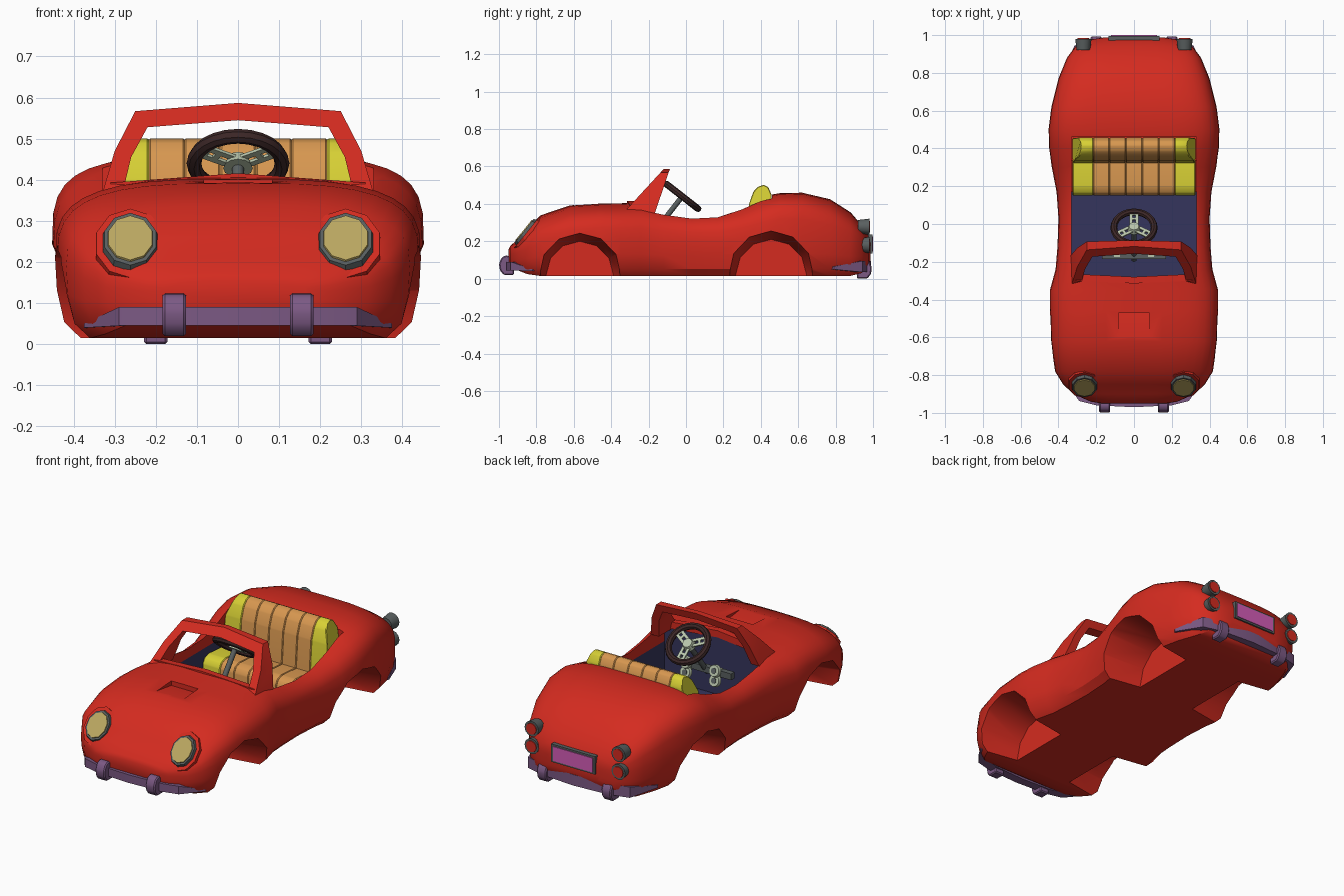
import bpy, bmesh
from math import sin, cos, pi, radians
from mathutils import Matrix, Vector

if "Cube" in bpy.data.objects:
    bpy.data.objects.remove(bpy.data.objects["Cube"])


def material(name, r, g, b):
    m = bpy.data.materials.new(name)
    m.use_nodes = True
    m.diffuse_color = (r, g, b, 1)
    m.node_tree.nodes["Principled BSDF"].inputs["Base Color"].default_value = (r, g, b, 1)
    return m


RED = material("body red", .66, .024, .014)
NAVY = material("interior navy", .036, .036, .11)
PURPLE = material("bumper purple", .2, .1, .23)
GRAY = material("trim gray", .1, .115, .115)
LENS = material("lens tan", .5, .39, .12)
YELLOW = material("seat yellow", .68, .63, .035)
ORANGE = material("seat orange", .68, .31, .08)
BROWN = material("wheel brown", .045, .02, .02)
PALE = material("pale metal", .48, .56, .41)
PINK = material("plate pink", .66, .11, .48)
made = []


def finish(name, bm, mat, matrix=None):
    bmesh.ops.recalc_face_normals(bm, faces=bm.faces)
    me = bpy.data.meshes.new(name)
    bm.to_mesh(me)
    bm.free()
    ob = bpy.data.objects.new(name, me)
    bpy.context.collection.objects.link(ob)
    if mat:
        me.materials.append(mat)
    if matrix:
        ob.matrix_world = matrix
    made.append(ob)
    return ob


def loft(name, rings, mat, bevel=0):
    """Skin a row of closed rings and cap both ends."""
    bm = bmesh.new()
    rows = [[bm.verts.new(p) for p in ring] for ring in rings]
    n = len(rows[0])
    for a, b in zip(rows, rows[1:]):
        for i in range(n):
            j = (i + 1) % n
            bm.faces.new((a[i], a[j], b[j], b[i]))
    bm.faces.new(rows[0])
    bm.faces.new(rows[-1])
    if bevel:
        bmesh.ops.bevel(bm, geom=bm.edges[:], offset=bevel, segments=1, affect='EDGES')
    return finish(name, bm, mat)


def extrude_x(name, profile, x0, x1, mat, bevel=0):
    return loft(name, [[(x, y, z) for y, z in profile] for x in (x0, x1)], mat, bevel)


def cone(name, r1, r2, depth, matrix, mat, sides=12):
    bm = bmesh.new()
    bmesh.ops.create_cone(bm, cap_ends=True, segments=sides, radius1=r1, radius2=r2, depth=depth)
    return finish(name, bm, mat, matrix)


def box(name, size, matrix, mat):
    bm = bmesh.new()
    bmesh.ops.create_cube(bm, size=1, matrix=Matrix.Diagonal((*size, 1)))
    return finish(name, bm, mat, matrix)


def place(x, y, z, tilt=0):
    return Matrix.Translation((x, y, z)) @ Matrix.Rotation(radians(tilt), 4, 'X')


# Body shell: y, half width, bottom, widest height, top, squareness
SECTIONS = [
    (-.95, .17, .09, .125, .155, 3), (-.94, .23, .07, .13, .175, 3), (-.9, .32, .045, .14, .21, 3),
    (-.85, .375, .025, .16, .262, 3), (-.78, .418, .015, .19, .338, 3),
    (-.62, .44, .015, .2, .392, 3.2), (-.46, .445, .015, .21, .402, 3.2),
    (-.35, .445, .015, .21, .403, 3), (-.24, .415, .015, .21, .41, 3),
    (-.12, .405, .015, .2, .385, 3), (.03, .4, .015, .2, .36, 3),
    (.17, .41, .015, .2, .365, 3), (.3, .435, .015, .21, .4, 3.2),
    (.4, .45, .015, .21, .44, 3.6), (.5, .453, .015, .22, .457, 4),
    (.62, .437, .015, .22, .46, 4), (.77, .4, .015, .21, .425, 3.5),
    (.88, .355, .015, .19, .355, 3.5), (.94, .31, .03, .18, .285, 3.5),
    (.975, .24, .065, .15, .235, 3), (.987, .16, .1, .15, .2, 3)]


def body_ring(y, w, low, mid, top, n):
    half = []
    for i in range(10):
        t = pi / 2 * i / 9
        half.append((w * sin(t) ** (2 / n), mid + (top - mid) * max(cos(t), 0) ** (2 / n)))
    half += [(w * k, mid + (low - mid) * f) for k, f in ((.99, .4), (.95, .8), (.86, 1))]
    return [(x, y, z) for x, z in half] + [(-x, y, z) for x, z in half[:0:-1]]


body = loft("body", [body_ring(*s) for s in SECTIONS], RED)

# Cutters: cockpit, hood inlet, flared wheel arches
cutters = [
    extrude_x("cockpit_cutter", [(-.28, .06), (.17, .06), (.17, .2), (.337, .2), (.337, .27),
                                 (.46, .27), (.46, .7), (-.28, .7)], -.33, .33, None),
    extrude_x("inlet_cutter", [(-.6, .393), (-.47, .375), (-.47, .5), (-.6, .5)], -.083, .083, None)]
for side in (-1, 1):
    for y, r in ((-.568, .22), (.455, .23)):
        m = Matrix.Translation((side * .39, y, .02)) @ Matrix.Rotation(side * pi / 2, 4, 'Y')
        cutters.append(cone("arch_cutter", r - .04, r + .03, .42, m, None))
for c in cutters:
    c.hide_render = True
    mod = body.modifiers.new("cut", 'BOOLEAN')
    mod.operation, mod.solver, mod.object = 'DIFFERENCE', 'EXACT', c
bpy.context.view_layer.update()
baked = bpy.data.meshes.new_from_object(body.evaluated_get(bpy.context.evaluated_depsgraph_get()))
body.modifiers.clear()
body.data = baked
for c in cutters:
    made.remove(c)
    bpy.data.objects.remove(c)

# Split the cockpit side walls: navy lining below, red above
bm = bmesh.new()
bm.from_mesh(baked)
walls = [f for f in bm.faces if abs(abs(f.calc_center_median().x) - .33) < .002 and abs(f.normal.x) > .9]
geom = set(walls)
for f in walls:
    geom.update(f.verts)
    geom.update(f.edges)
bmesh.ops.bisect_plane(bm, geom=list(geom), plane_co=(0, 0, .27), plane_no=(0, 0, 1))
bm.to_mesh(baked)
bm.free()
baked.materials.clear()
baked.materials.append(RED)
baked.materials.append(NAVY)
for f in baked.polygons:
    c = f.center
    f.material_index = int(abs(c.x) < .332 and -.282 < c.y < .172 and c.z > .05
                           and (abs(f.normal.x) < .5 or c.z < .268))

# Windscreen frame leaning back, with deep pillar feet
OUTER = [(.335, .35), (.3, .47), (.25, .567), (0, .587)]
INNER = [(.285, .35), (.26, .455), (.22, .528), (0, .545)]


def frame_ring(outer, inner, s):
    def front(z): return -.3 + (z - .39) * .92
    def back(z): return -.16 + (z - .37) * .34
    (xo, zo), (xi, zi) = outer, inner
    return [(s * xo, front(zo), zo), (s * xi, front(zi), zi),
            (s * xi, back(zi), zi), (s * xo, back(zo), zo)]


pairs = list(zip(OUTER, INNER))
loft("windscreen_frame", [frame_ring(o, i, -1) for o, i in pairs]
     + [frame_ring(o, i, 1) for o, i in pairs[-2::-1]], RED)
loft("windscreen_sill", [[(x, y - .015, z - .03), (x, y - .015, z + .008), (x, y + .02, z + .008),
                          (x, y + .02, z - .03)] for x, y, z in
                         ((-.31, -.285, .385), (0, -.3, .408), (.31, -.285, .385))], RED)


# Bumpers: tapering bars with overriders
def bumper(name, points):
    s = 1 if points[0][1] > 0 else -1
    path = [(-x, y, a, b) for x, y, a, b in points[:0:-1]] + points
    loft(name, [[(x, y, a), (x, y, b), (x * .93, y - s * .05, b), (x * .93, y - s * .05, a)]
                for x, y, a, b in path], PURPLE)


bumper("front_bumper", [(0, -.97, .045, .09), (.2, -.96, .045, .09),
                        (.29, -.937, .045, .09), (.375, -.82, .04, .05)])
bumper("rear_bumper", [(0, .988, .035, .095), (.2, .975, .035, .095),
                       (.315, .945, .035, .095), (.38, .79, .05, .065)])
HOOK = [(.92, .02), (.975, .02), (.995, .045), (1, .08), (.985, .115), (.96, .125), (.92, .11)]
for side in (-1, 1):
    extrude_x("front_overrider", [(-y, z) for y, z in HOOK],
              side * .155 - .029, side * .155 + .029, PURPLE, .006)
    extrude_x("rear_overrider", [(y - .006, z - .02) for y, z in HOOK],
              side * .2 - .029, side * .2 + .029, PURPLE, .006)

# Oval headlights and paired tail lights
for side in (-1, 1):
    lamp = place(side * .262, -.857, .249, 51) @ Matrix.Diagonal((1, 1.24, 1, 1))
    cone("headlight_pod", .093, .087, .09, lamp @ Matrix.Translation((0, 0, -.05)), RED, 10)
    cone("headlight_bezel", .079, .066, .05, lamp @ Matrix.Translation((0, 0, -.014)), GRAY, 10)
    cone("headlight_lens", .058, .056, .008, lamp @ Matrix.Translation((0, 0, .012)), LENS, 10)
    for z in (.18, .278):
        cone("tail_light_rim", .036, .043, .06, place(side * .268, .95, z, -90), GRAY)
        cone("tail_light_lens", .032, .031, .008, place(side * .268, .98, z, -90), RED)

# Rear plate
box("plate_frame", (.27, .03, .1), place(0, .981, .186), GRAY)
box("plate", (.245, .008, .08), place(0, .996, .186), PINK)

# Bench seat: five stripes between two outer pads that lean in at the top
BACKREST = [(.322, .205), (.337, .4), (.36, .465), (.385, .492), (.415, .502),
            (.44, .49), (.457, .45), (.455, .277), (.345, .277), (.336, .205)]
CUSHION = [(.15, .065), (.15, .195), (.165, .222), (.2, .235), (.334, .225),
           (.334, .205), (.175, .205), (.168, .065)]
edges = [-.325, -.217] + [-.217 + .0868 * i for i in range(1, 5)] + [.217, .325]


def lean(x, z):
    return x * (1 - max(0, z - .38) * 1.2) if abs(x) > .3 else x


for i, (a, b) in enumerate(zip(edges, edges[1:])):
    colour = YELLOW if i in (0, 6) else ORANGE
    for name, profile in (("seat_back", BACKREST), ("seat_cushion", CUSHION)):
        loft(name, [[(lean(x, z), y, z) for y, z in profile] for x in (a, b)], colour, .004)

# Steering wheel, hub, slotted spokes and column
wheel = place(0, -.02, .44, -38)
bm = bmesh.new()
rows = []
for i in range(24):
    spin = Matrix.Rotation(2 * pi * i / 24, 4, 'Z')
    rows.append([bm.verts.new(spin @ Vector((.107 + .018 * cos(k * pi / 4), 0, .018 * sin(k * pi / 4))))
                 for k in range(8)])
for i in range(24):
    a, b = rows[i], rows[(i + 1) % 24]
    for k in range(8):
        bm.faces.new((a[k], a[(k + 1) % 8], b[(k + 1) % 8], b[k]))
finish("steering_wheel_rim", bm, BROWN, wheel)
cone("steering_hub", .036, .026, .03, wheel, PALE)
cone("steering_column", .014, .014, .27, wheel @ Matrix.Translation((0, 0, -.14)), GRAY)
for angle in (90, 210, 330):
    arm = wheel @ Matrix.Rotation(radians(angle), 4, 'Z')
    for off in (-.015, .015):
        box("spoke_bar", (.085, .015, .008), arm @ Matrix.Translation((.06, off, 0)), PALE)
    for r in (.06, .09):
        box("spoke_link", (.014, .03, .008), arm @ Matrix.Translation((r, 0, 0)), PALE)

# Dashboard bar and twin dials
box("dash_bar", (.34, .03, .035), place(0, -.17, .25), GRAY)
for side in (-1, 1):
    box("dial_bracket", (.03, .05, .05), place(side * .09, -.15, .25), PALE)
    for z in (.22, .275):
        cone("dial_rim", .034, .03, .018, place(side * .09, -.125, z, -70), PALE)
        cone("dial_face", .015, .015, .006, place(side * .09, -.1155, z + .0035, -70), GRAY)

# Smooth curved surfaces, keep creases
bpy.ops.object.select_all(action='DESELECT')
for ob in made:
    ob.select_set(True)
bpy.context.view_layer.objects.active = body
bpy.ops.object.shade_smooth_by_angle(angle=radians(32))
